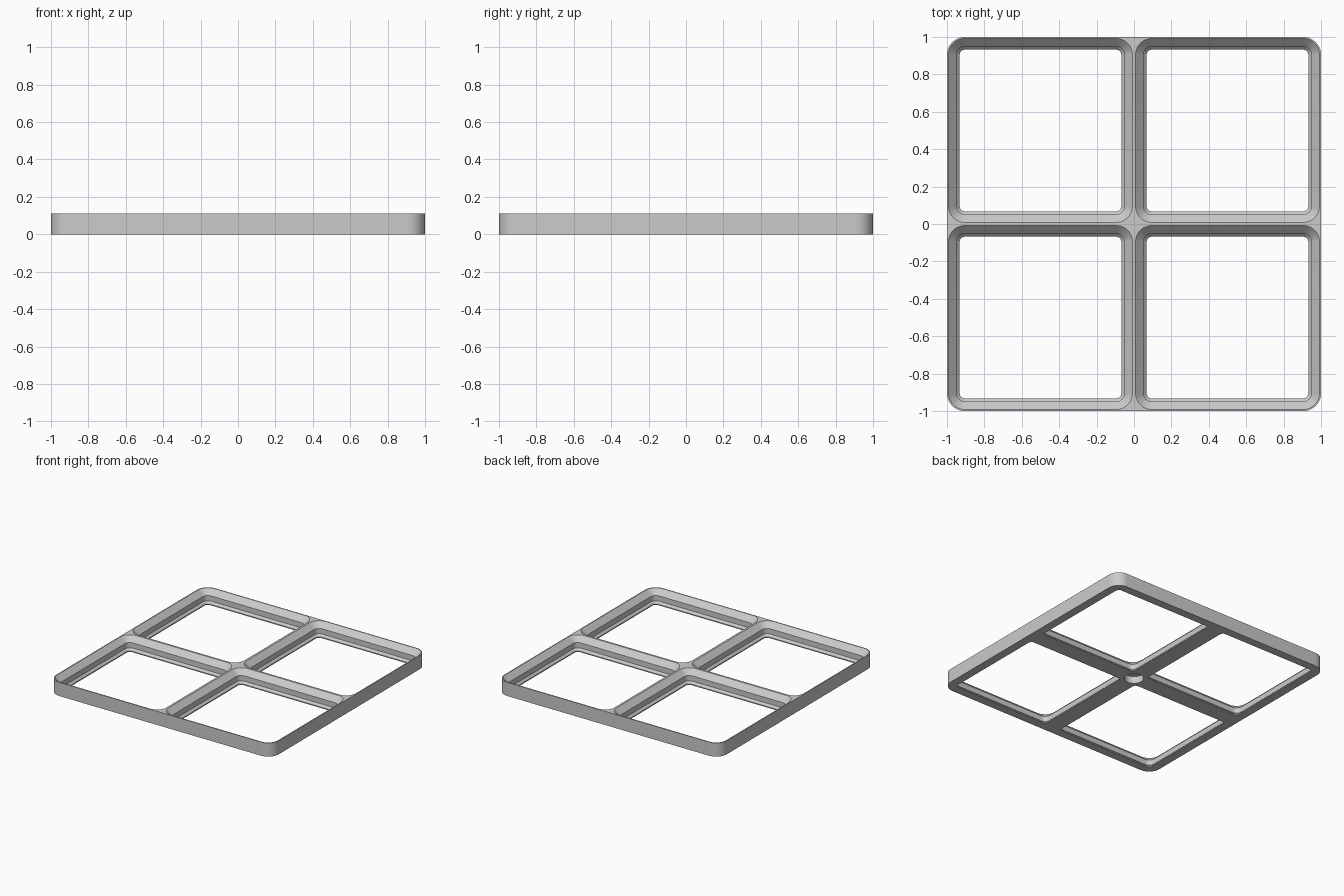
import bpy, bmesh, math

if "Cube" in bpy.data.objects:
    bpy.data.objects.remove(bpy.data.objects["Cube"])

MM = 1 / 42          # one cell is 42 mm, the 2 x 2 plate is 2 units
HEIGHT = 4.65 * MM
RADIUS = 4.0 * MM    # outer corner radius


def rounded_square(cx, cy, half, radius, z, segments=10):
    """Points of a rounded square, counter-clockwise."""
    points = []
    for quarter in range(4):
        base = math.pi / 2 * quarter
        sx = 1 if quarter in (0, 3) else -1
        sy = 1 if quarter in (0, 1) else -1
        for i in range(segments + 1):
            a = base + math.pi / 2 * i / segments
            points.append((cx + sx * (half - radius) + radius * math.cos(a),
                           cy + sy * (half - radius) + radius * math.sin(a), z))
    return points


def loft(bm, rings):
    """Closed solid through rings listed from bottom to top."""
    loops = [[bm.verts.new(p) for p in ring] for ring in rings]
    n = len(loops[0])
    for low, high in zip(loops, loops[1:]):
        for i in range(n):
            j = (i + 1) % n
            bm.faces.new((low[i], low[j], high[j], high[i]))
    bm.faces.new(loops[0][::-1])
    bm.faces.new(loops[-1])


def make_object(name, bm):
    bmesh.ops.recalc_face_normals(bm, faces=bm.faces)
    mesh = bpy.data.meshes.new(name)
    bm.to_mesh(mesh)
    bm.free()
    obj = bpy.data.objects.new(name, mesh)
    bpy.context.collection.objects.link(obj)
    return obj


grey = bpy.data.materials.new("light grey")
grey.diffuse_color = (0.6, 0.6, 0.6, 1)
grey.use_nodes = True
grey.node_tree.nodes["Principled BSDF"].inputs["Base Color"].default_value = grey.diffuse_color

# Solid plate with rounded corners
bm = bmesh.new()
loft(bm, [rounded_square(0, 0, 1, RADIUS, z) for z in (0, HEIGHT)])
plate = make_object("grid_base_plate", bm)
plate.data.materials.append(grey)

# Stepped cell openings: (inset, height) in mm
profile = [(2.85, -1), (2.85, 0.35), (2.15, 1.05), (2.15, 2.85),
           (0.35, 4.65), (0.35, 5.65)]
bm = bmesh.new()
for cx in (-0.5, 0.5):
    for cy in (-0.5, 0.5):
        loft(bm, [rounded_square(cx, cy, 0.5 - d * MM, RADIUS - d * MM, z * MM)
                  for d, z in profile])

# Blind round pocket under the centre
loft(bm, [[(3 * MM * math.cos(math.tau * i / 40),
            3 * MM * math.sin(math.tau * i / 40), z * MM) for i in range(40)]
          for z in (-1, 2.4)])
cutter = make_object("opening_cutter", bm)
cutter.data.materials.append(grey)
cutter.hide_render = True

# Cut the openings and finish the surface
cut = plate.modifiers.new("openings", 'BOOLEAN')
cut.operation = 'DIFFERENCE'
cut.solver = 'EXACT'
cut.object = cutter
bpy.context.view_layer.objects.active = plate
plate.select_set(True)
bpy.ops.object.modifier_apply(modifier=cut.name)
bpy.data.objects.remove(cutter)
bpy.ops.object.shade_smooth_by_angle(angle=math.radians(30))
